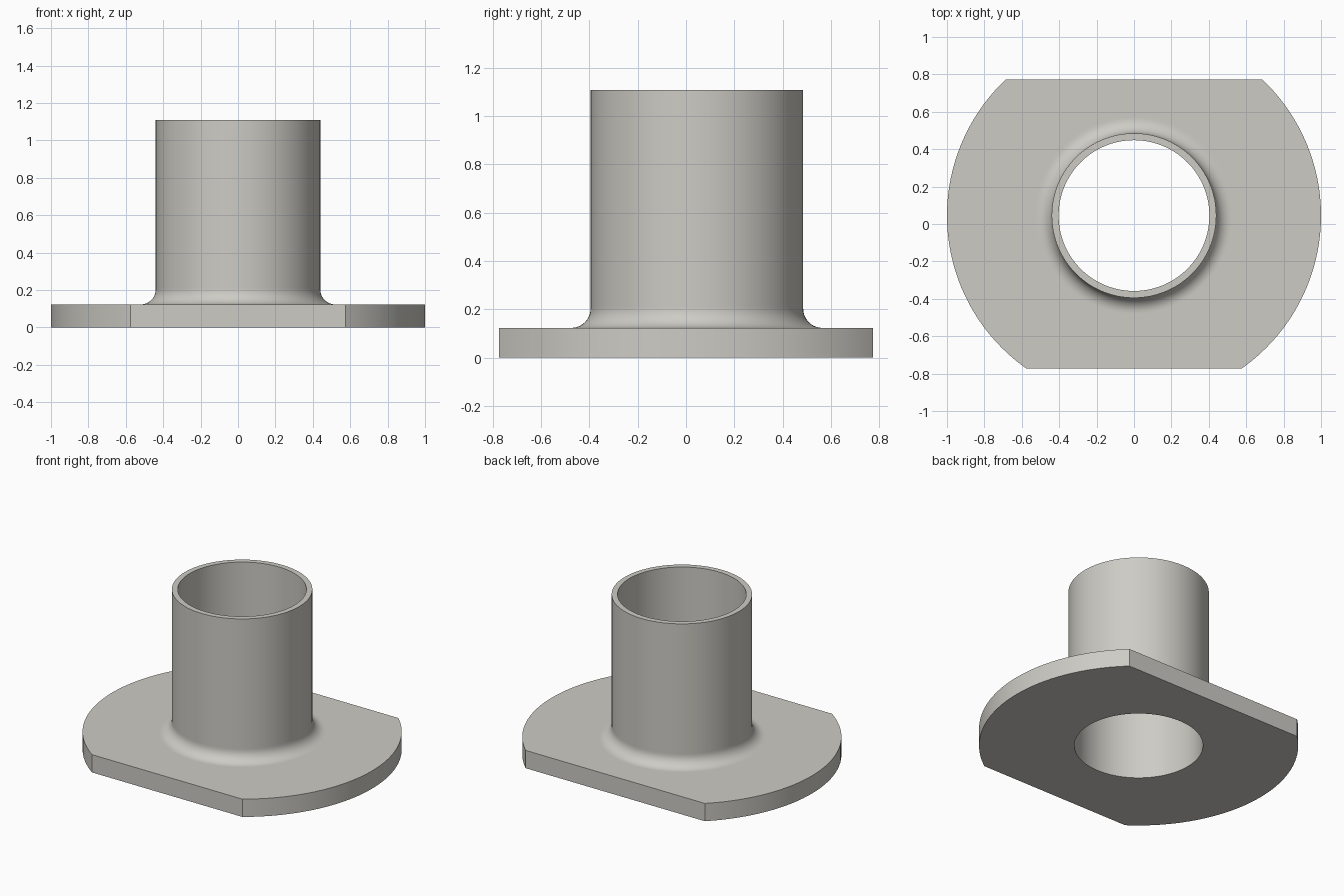
import bpy, bmesh, math
from mathutils import Vector, Matrix

if "Cube" in bpy.data.objects:
    bpy.data.objects.remove(bpy.data.objects["Cube"])

SEGMENTS = 128
AXIS_Y = 0.045            # the tube axis sits off the plate's centre
BORE, TUBE, RIM = 0.403, 0.44, 1.0
PLATE_TOP, TOP, FILLET = 0.123, 1.108, 0.08
HALF_DEPTH = 0.773        # distance of the two flats from the centre

# Half section of flange, fillet and tube, as (radius, height)
profile = [(BORE, 0), (RIM, 0), (RIM, PLATE_TOP), (TUBE + FILLET + 0.01, PLATE_TOP)]
for i in range(11):
    a = math.radians(270 - 9 * i)
    profile.append((TUBE + FILLET + FILLET * math.cos(a),
                    PLATE_TOP + FILLET + FILLET * math.sin(a)))
profile += [(TUBE, PLATE_TOP + FILLET + 0.01), (TUBE, TOP), (BORE, TOP)]

# Revolve the section about the tube axis
bm = bmesh.new()
rings = []
for s in range(SEGMENTS):
    turn = Matrix.Rotation(2 * math.pi * s / SEGMENTS, 3, 'Z')
    rings.append([bm.verts.new(turn @ Vector((r, 0, z)) + Vector((0, AXIS_Y, 0)))
                  for r, z in profile])
n = len(profile)
for s in range(SEGMENTS):
    a, b = rings[s], rings[(s + 1) % SEGMENTS]
    for i in range(n):
        j = (i + 1) % n
        bm.faces.new((a[i], b[i], b[j], a[j]))

# Trim the round flange to its front and back flats, and cap the cuts
for side in (-1, 1):
    cut = bmesh.ops.bisect_plane(
        bm, geom=bm.verts[:] + bm.edges[:] + bm.faces[:], dist=1e-5,
        plane_co=(0, side * HALF_DEPTH, 0), plane_no=(0, side, 0), clear_outer=True)
    edges = [e for e in cut['geom_cut'] if isinstance(e, bmesh.types.BMEdge)]
    bmesh.ops.edgeloop_fill(bm, edges=edges)
bmesh.ops.recalc_face_normals(bm, faces=bm.faces[:])

mesh = bpy.data.meshes.new("flanged_tube")
bm.to_mesh(mesh)
bm.free()
tube = bpy.data.objects.new("flanged_tube", mesh)
bpy.context.collection.objects.link(tube)

# Plain warm grey
grey = bpy.data.materials.new("warm_grey")
grey.diffuse_color = (0.61, 0.60, 0.555, 1)
grey.use_nodes = True
grey.node_tree.nodes["Principled BSDF"].inputs["Base Color"].default_value = grey.diffuse_color
mesh.materials.append(grey)

bpy.context.view_layer.objects.active = tube
tube.select_set(True)
bpy.ops.object.shade_smooth_by_angle(angle=math.radians(30))
